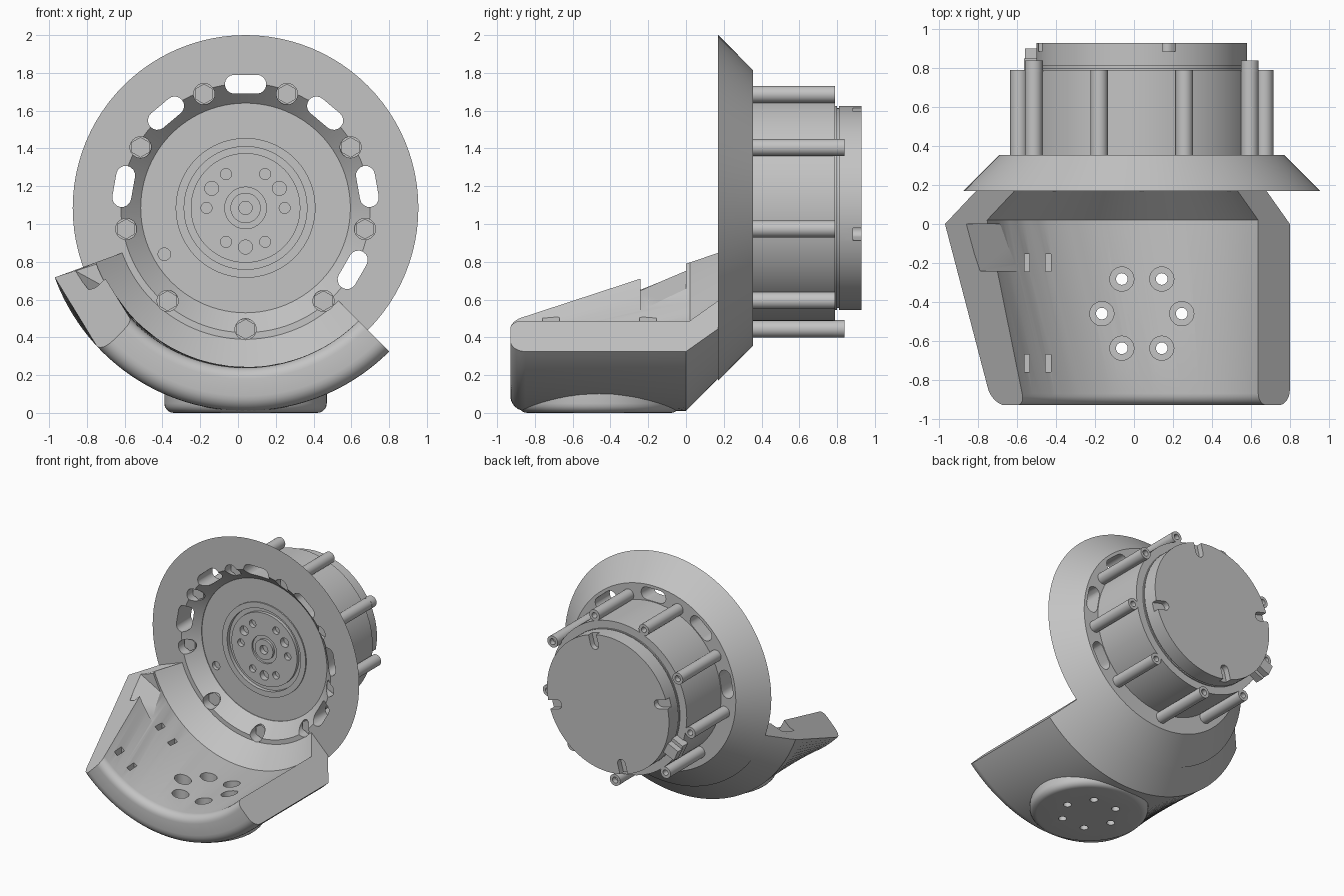
import bpy, bmesh
from math import radians, sin, cos, pi
from mathutils import Matrix, Vector

cube = bpy.data.objects.get("Cube")
if cube:
    bpy.data.objects.remove(cube)

CX, CZ = 0.04, 1.085          # main axis, running along y
GREY = (0.55, 0.55, 0.55, 1)
mat = bpy.data.materials.new("plain grey")
mat.use_nodes = True
mat.diffuse_color = GREY
mat.node_tree.nodes["Principled BSDF"].inputs["Base Color"].default_value = GREY


def finish(name, bm):
    bmesh.ops.remove_doubles(bm, verts=bm.verts, dist=1e-5)
    bmesh.ops.recalc_face_normals(bm, faces=bm.faces)
    me = bpy.data.meshes.new(name)
    bm.to_mesh(me)
    bm.free()
    me.materials.append(mat)
    ob = bpy.data.objects.new(name, me)
    bpy.context.collection.objects.link(ob)
    shade(me)
    return ob


def shade(me):
    me.shade_smooth()
    me.set_sharp_from_angle(angle=radians(32))


def on_axis(angle, radius):
    a = radians(angle)
    return CX + radius * cos(a), CZ + radius * sin(a)


def lathe(name, profile, center=(CX, CZ), sides=96, closed=False, turn=0):
    """Revolve (y, radius) points about a line along y."""
    bm = bmesh.new()
    rings = []
    for i in range(sides):
        a = turn + 2 * pi * i / sides
        rings.append([bm.verts.new((center[0] + r * cos(a), y, center[1] + r * sin(a)))
                      for y, r in profile])
    n = len(profile)
    for i in range(sides):
        p, q = rings[i], rings[(i + 1) % sides]
        for j in range(n if closed else n - 1):
            k = (j + 1) % n
            bm.faces.new((p[j], p[k], q[k], q[j]))
    bmesh.ops.dissolve_degenerate(bm, dist=1e-6, edges=bm.edges)
    return finish(name, bm)


def rod(name, center, radius, y0, y1, sides=24, turn=0):
    return lathe(name, [(y0, 0), (y0, radius), (y1, radius), (y1, 0)], center, sides, turn=turn)


def prism(name, outline, y0, y1, shift=(0, 0)):
    """Extrude (x, z) points from y1 to y0, optionally sheared."""
    bm = bmesh.new()
    back = [bm.verts.new((x, y1, z)) for x, z in outline]
    front = [bm.verts.new((x + shift[0], y0, z + shift[1])) for x, z in outline]
    bm.faces.new(back)
    bm.faces.new(front)
    n = len(outline)
    for i in range(n):
        j = (i + 1) % n
        bm.faces.new((back[i], back[j], front[j], front[i]))
    return finish(name, bm)


def stadium(angle, radius, half, end):
    """Rounded slot outline lying across the given direction."""
    pts = []
    c, t = radians(angle), radians(angle + 90)
    for side in (1, -1):
        for i in range(9):
            b = pi * i / 8 - pi / 2
            u = side * (half + end * cos(b))
            v = radius + side * end * sin(b)
            pts.append((CX + u * cos(t) + v * cos(c), CZ + u * sin(t) + v * sin(c)))
    return pts


def upright(name, x, y, radius, z0, z1, sides=32, round_base=0):
    bm = bmesh.new()
    bmesh.ops.create_cone(bm, cap_ends=True, segments=sides, radius1=radius, radius2=radius,
                          depth=z1 - z0, matrix=Matrix.Translation((x, y, (z0 + z1) / 2)))
    if round_base:
        low = [e for e in bm.edges if all(v.co.z < z0 + 0.001 for v in e.verts)]
        bmesh.ops.bevel(bm, geom=low, offset=round_base, segments=5, profile=0.5, affect='EDGES')
    return finish(name, bm)


def carve(targets, cutters):
    for ob in targets:
        for c in cutters:
            m = ob.modifiers.new("cut", 'BOOLEAN')
            m.operation, m.solver, m.object = 'DIFFERENCE', 'EXACT', c
        dg = bpy.context.evaluated_depsgraph_get()
        me = bpy.data.meshes.new_from_object(ob.evaluated_get(dg))
        ob.modifiers.clear()
        ob.data = me
        shade(me)
    for c in cutters:
        bpy.data.objects.remove(c)


# Curved cradle: profile swept round the axis, one end slanting back
def corner(y, r, rad, start):
    return [(y + rad * cos(radians(start + 15 * i)), r + rad * sin(radians(start + 15 * i)))
            for i in range(7)]


profile = [(0.2, 0.875), (0, 1.075)] + corner(-0.85, 0.995, 0.08, 90) \
    + corner(-0.87, 0.905, 0.06, 180) + [(0.02, 0.845), (0.17, 0.695), (0.2, 0.665)]
bm = bmesh.new()
STEPS = 56
rows = []
for i in range(STEPS + 1):
    row = []
    for y, r in profile:
        start = -160 + 25 * min(1, max(0, -y / 0.93))
        x, z = on_axis(start + (-45 - start) * i / STEPS, r)
        row.append(bm.verts.new((x, y, z)))
    rows.append(row)
for p, q in zip(rows, rows[1:]):
    for j in range(len(profile)):
        k = (j + 1) % len(profile)
        bm.faces.new((p[j], p[k], q[k], q[j]))
bm.faces.new(rows[0])
bm.faces.new(rows[-1])
cradle = finish("cradle", bm)

# Round foot under the cradle
foot = upright("foot", CX, -0.46, 0.43, 0, 0.13, 72, 0.05)

# Conical flange ring
flange = lathe("flange_ring", [(0.17, 0.915), (0.355, 0.73), (0.355, 0.555),
                               (0.275, 0.555), (0.17, 0.66)], closed=True)

# Screw holes in the foot, strap slots and end notch in the cradle
holes = []
for k in range(6):
    x, y = CX + 0.205 * cos(k * pi / 3), -0.46 + 0.205 * sin(k * pi / 3)
    holes += [upright("cut", x, y, 0.03, -0.1, 0.3, 20), upright("cut", x, y, 0.062, 0.12, 0.6)]
carve([foot, cradle], holes)
cuts = [prism("cut", [(-0.87, 0.757), (-0.62, 0.62), (-0.5, 1.0), (-0.87, 1.0)],
              -0.24, 0, (0.08, -0.11))]
for x in (-0.55, -0.44):
    for y in (-0.2, -0.715):
        z = CZ - (0.845 ** 2 - (x - CX) ** 2) ** 0.5
        cuts.append(prism("cut", [(x - 0.013, z - 0.05), (x + 0.013, z - 0.05),
                                  (x + 0.013, z + 0.1), (x - 0.013, z + 0.1)], y - 0.045, y + 0.045))
carve([cradle], cuts)

# Vent slots and bolt pockets in the flange
carve([flange], [prism("cut", stadium(a, 0.655, 0.06, 0.05), 0.1, 0.45)
                 for a in range(-30, 171, 40)])
bolt_angles = [-90 + 40 * k for k in range(9)]
carve([flange, cradle], [rod("cut", on_axis(a, 0.642), 0.056, 0.05, 0.27) for a in bolt_angles])

# Motor body with stepped output face and rear cap
motor = lathe("motor_body", [
    (0.31, 0), (0.31, 0.035), (0.27, 0.035), (0.27, 0.08), (0.29, 0.08), (0.29, 0.11),
    (0.275, 0.11), (0.275, 0.29), (0.3, 0.29), (0.3, 0.325), (0.27, 0.325), (0.27, 0.37),
    (0.28, 0.37), (0.28, 0.57), (0.34, 0.57), (0.34, 0.6), (0.79, 0.6), (0.79, 0.54),
    (0.8, 0.54), (0.8, 0.53), (0.81, 0.53), (0.81, 0.54), (0.93, 0.54), (0.93, 0)])
cuts = [rod("cut", on_axis(a, 0.207), 0.037, 0.2, 0.32) for a in (30, 150, 270)]
cuts += [rod("cut", on_axis(a, 0.207), 0.029, 0.2, 0.31) for a in range(0, 360, 60)]
cuts.append(rod("cut", (-0.39, 0.84), 0.033, 0.2, 0.31))
for a in (-15, 75, 165, 255):
    cuts.append(prism("cut", stadium(a + 90, 0, 0.06, 0.035), 0.885, 1.0))
    d = Vector(on_axis(a, 0.52)) - Vector((CX, CZ))
    cuts[-1].data.transform(Matrix.Translation((d.x, 0, d.y)))
carve([motor], cuts)

# Screw bosses, hex nuts and the three long bolts
for k, a in enumerate(bolt_angles):
    c = on_axis(a, 0.64)
    lathe(f"screw_boss_{k}", [(0.34, 0), (0.34, 0.045), (0.79, 0.045), (0.79, 0.022),
                              (0.74, 0.022), (0.74, 0)], c, 24)
    rod(f"hex_nut_{k}", on_axis(a, 0.642), 0.054, 0.235, 0.29, 6, pi / 6)
    if k % 3 == 0:
        lathe(f"bolt_head_{k}", [(0.78, 0), (0.78, 0.046), (0.84, 0.046), (0.84, 0.024),
                                 (0.8, 0.024), (0.8, 0)], c, 24)

# Small cable connector beside the rear cap
for name, r, w, y0, y1 in (("connector_base", 0.585, 0.07, 0.78, 0.85),
                           ("connector_plug", 0.59, 0.045, 0.84, 0.9)):
    d = radians(205)
    ux, uz = cos(d), sin(d)
    x, z = on_axis(205, r)
    prism(name, [(x + s * 0.05 * ux - t * w * uz, z + s * 0.05 * uz + t * w * ux)
                 for s, t in ((-1, -1), (1, -1), (1, 1), (-1, 1))], y0, y1)
